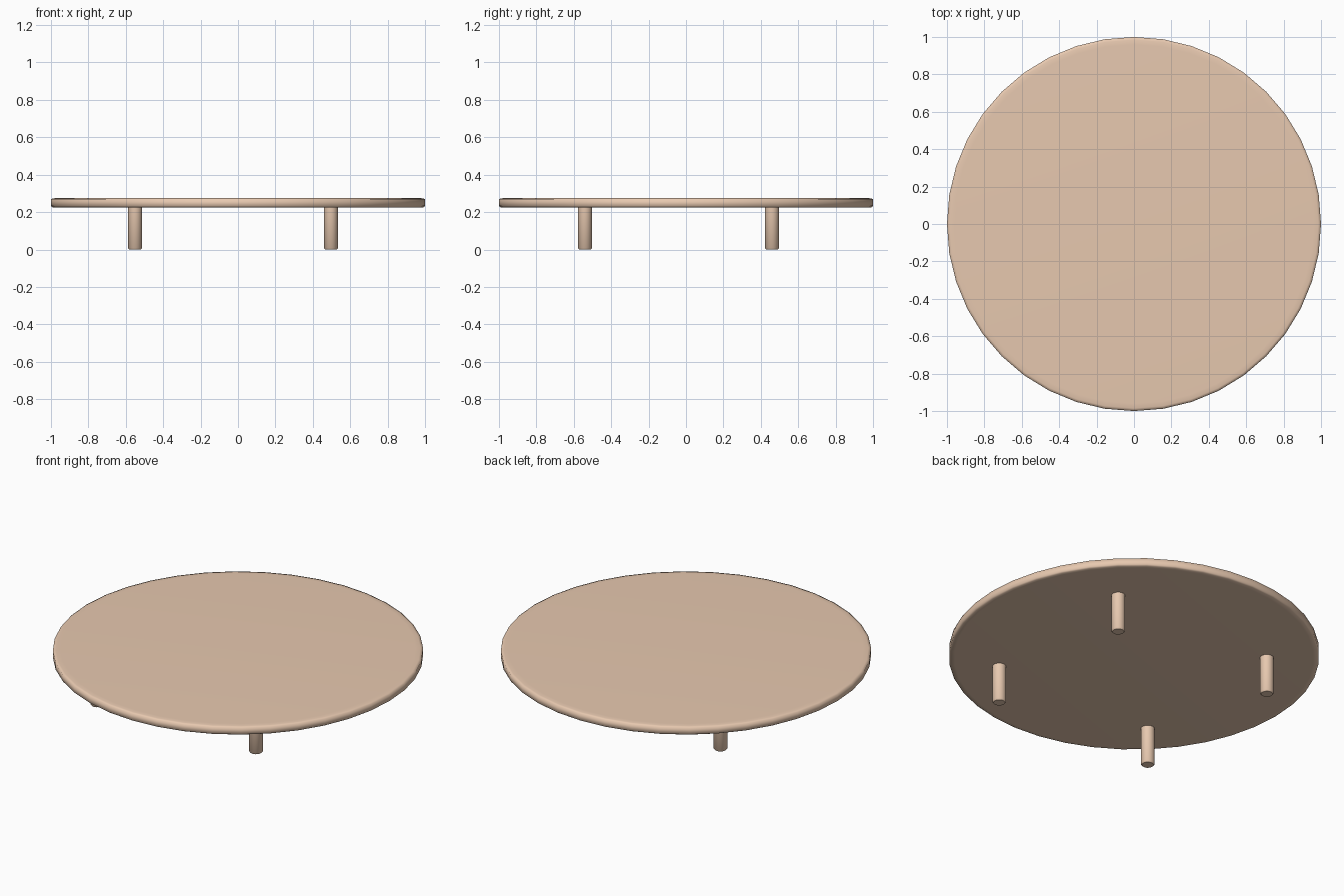
import bpy, bmesh
from math import cos, sin, tau

if "Cube" in bpy.data.objects:
    bpy.data.objects.remove(bpy.data.objects["Cube"])

wood = bpy.data.materials.new("light_wood")
wood.diffuse_color = (0.8, 0.58, 0.43, 1)
wood.use_nodes = True
wood.node_tree.nodes["Principled BSDF"].inputs["Base Color"].default_value = wood.diffuse_color


def turned(name, profile, sides, location):
    """Closed solid of revolution from (radius, height) points, top to bottom."""
    bm = bmesh.new()
    rings = [[bm.verts.new((r * cos(tau * i / sides), r * sin(tau * i / sides), z))
              for i in range(sides)] for r, z in profile]
    bm.faces.new(rings[0])
    bm.faces.new(rings[-1][::-1])
    for a, b in zip(rings, rings[1:]):
        for i in range(sides):
            j = (i + 1) % sides
            bm.faces.new((a[i], b[i], b[j], a[j]))
    bmesh.ops.recalc_face_normals(bm, faces=bm.faces)
    for f in bm.faces:
        f.smooth = len(f.verts) == 4
    mesh = bpy.data.meshes.new(name)
    bm.to_mesh(mesh)
    bm.free()
    mesh.materials.append(wood)
    obj = bpy.data.objects.new(name, mesh)
    obj.location = location
    bpy.context.collection.objects.link(obj)
    return obj


# Round top with a softened rim
top = turned("table_top",
             [(0.96, 0.275), (0.985, 0.274), (1.0, 0.27), (1.0, 0.232),
              (0.992, 0.226), (0.97, 0.225)], 40, (0, 0, 0))
for f in top.data.polygons:
    f.use_smooth = True

# Four short round legs
for side, x in (("left", -0.55), ("right", 0.497)):
    for end, y in (("front", -0.54), ("back", 0.46)):
        turned(f"{end}_{side}_leg",
               [(0.0375, 0.23), (0.0375, 0.007), (0.031, 0.0)], 24, (x, y, 0))
